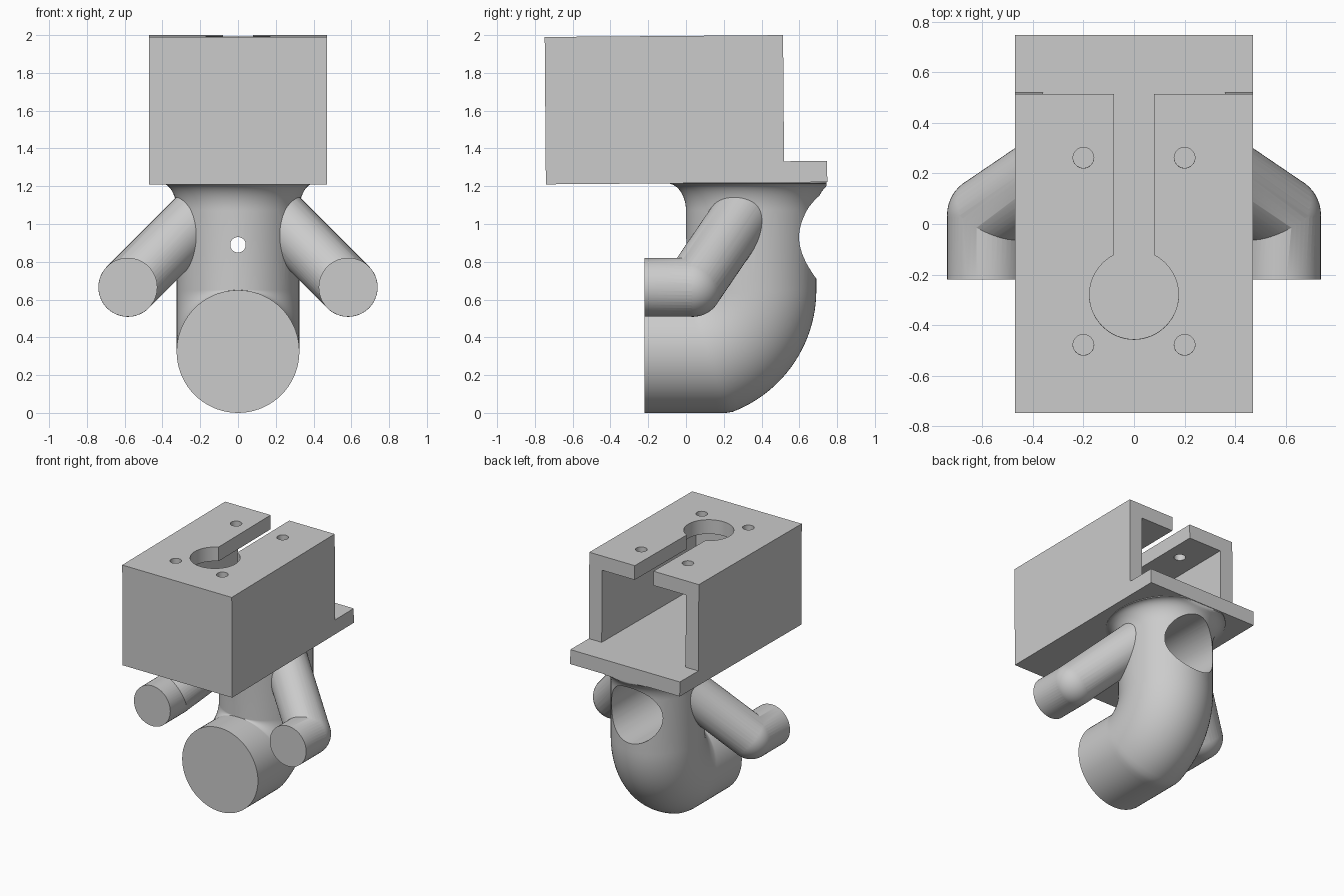
import bpy, bmesh
from math import pi, sin, cos, radians
from mathutils import Vector, Matrix

old = bpy.data.objects.get("Cube")
if old:
    bpy.data.objects.remove(old, do_unlink=True)

GREY = (0.6, 0.6, 0.6, 1)
grey = bpy.data.materials.new("plain grey")
grey.use_nodes = True
grey.diffuse_color = GREY
grey.node_tree.nodes["Principled BSDF"].inputs["Base Color"].default_value = GREY


def add_object(name, bm):
    bmesh.ops.recalc_face_normals(bm, faces=bm.faces)
    mesh = bpy.data.meshes.new(name)
    bm.to_mesh(mesh)
    bm.free()
    mesh.materials.append(grey)
    obj = bpy.data.objects.new(name, mesh)
    bpy.context.collection.objects.link(obj)
    return obj


def box(name, low, high):
    bm = bmesh.new()
    low, high = Vector(low), Vector(high)
    size = high - low
    bmesh.ops.create_cube(bm, size=1, matrix=Matrix.Translation((low + high) / 2) @ Matrix.Diagonal((*size, 1)))
    return add_object(name, bm)


def rod(name, start, end, radius, sides=48):
    bm = bmesh.new()
    start, end = Vector(start), Vector(end)
    axis = end - start
    turn = axis.to_track_quat("Z", "Y").to_matrix().to_4x4()
    bmesh.ops.create_cone(bm, cap_ends=True, segments=sides, radius1=radius, radius2=radius,
                          depth=axis.length, matrix=Matrix.Translation((start + end) / 2) @ turn)
    return add_object(name, bm)


def ball(name, centre, radius):
    bm = bmesh.new()
    bmesh.ops.create_uvsphere(bm, u_segments=48, v_segments=24, radius=radius,
                              matrix=Matrix.Translation(centre))
    return add_object(name, bm)


def combine(target, tool, operation="DIFFERENCE"):
    mod = target.modifiers.new(operation.lower(), "BOOLEAN")
    mod.operation, mod.object, mod.solver = operation, tool, "EXACT"
    bpy.context.view_layer.objects.active = target
    bpy.ops.object.modifier_apply(modifier=mod.name)
    bpy.data.objects.remove(tool, do_unlink=True)


def smooth(obj):
    bpy.ops.object.select_all(action="DESELECT")
    obj.select_set(True)
    bpy.context.view_layer.objects.active = obj
    bpy.ops.object.shade_smooth_by_angle(angle=radians(30))


# Mounting box: hollow, open at the back, with a floor lip behind
housing = box("mounting_box", (-0.47, -0.745, 1.215), (0.47, 0.745, 1.995))
combine(housing, box("lip_cutter", (-1, 0.517, 1.327), (1, 1, 3)))
combine(housing, box("cavity_cutter", (-0.36, -0.635, 1.327), (0.36, 1, 1.885)))

# Keyhole slot and four screw holes through the roof
combine(housing, rod("keyhole_cutter", (0, -0.277, 1.7), (0, -0.277, 2.2), 0.176, 64))
combine(housing, box("slot_cutter", (-0.08, -0.277, 1.7), (0.08, 1, 2.2)))
for x in (-0.2, 0.2):
    for y in (-0.475, 0.265):
        combine(housing, rod("screw_cutter", (x, y, 1.7), (x, y, 2.2), 0.041, 32))

# The box leans very slightly forward
pivot = Matrix.Translation((0, -0.11, 1.605))
housing.data.transform(pivot @ Matrix.Rotation(radians(0.45), 4, "X") @ pivot.inverted())
smooth(housing)

# Body: an elbow swept from the flat front end up to a flared neck
HALF, BEND_Z, OUTER = 0.325, 0.65, 0.69
rings = []  # centre, radial direction, half width, half depth


def add_ring(y, z, direction, width, depth):
    rings.append((Vector((0, y, z)), Vector(direction), width, depth))


add_ring(-0.22, HALF, (0, 0, -1), HALF, HALF)
for i in range(31):
    a = i / 30 * pi / 2
    d = min(OUTER, BEND_Z / max(cos(a), 0.01)) / 2
    add_ring(d * sin(a), BEND_Z - d * cos(a), (0, sin(a), -cos(a)), HALF, d)
for i in range(13):
    a = i / 12 * pi / 2
    flare = 1 - cos(a)
    add_ring(OUTER / 2, 1.07 + 0.145 * sin(a), (0, 1, 0), HALF + 0.08 * flare, OUTER / 2 + 0.1 * flare)
add_ring(OUTER / 2, 1.24, (0, 1, 0), HALF + 0.08, OUTER / 2 + 0.1)

SIDES = 72
bm = bmesh.new()
loops = []
for centre, out, width, depth in rings:
    loop = []
    for k in range(SIDES):
        t = 2 * pi * k / SIDES
        p = centre + out * depth * cos(t) + Vector((width * sin(t), 0, 0))
        p.y = min(p.y, 0.744)
        loop.append(bm.verts.new(p))
    loops.append(loop)
for a, b in zip(loops, loops[1:]):
    for k in range(SIDES):
        n = (k + 1) % SIDES
        bm.faces.new((a[k], a[n], b[n], b[k]))
bm.faces.new(loops[0])
bm.faces.new(loops[-1])
body = add_object("body", bm)

# Arms: forward stub, ball elbow and a slanting upper part
RADIUS = 0.156
for side in (-1, 1):
    elbow = Vector((side * 0.583, 0.035, 0.665))
    shoulder = elbow + Vector((-side, 0.68, 1)) * 0.4
    arm = rod("arm", (elbow.x, -0.22, elbow.z), elbow, RADIUS)
    combine(arm, ball("elbow", elbow, RADIUS + 0.0005), "UNION")
    combine(arm, rod("upper_arm", elbow, shoulder, RADIUS), "UNION")
    combine(body, arm, "UNION")

# Fixing hole: wide bore from the back, narrow hole out of the front
combine(body, rod("bore_cutter", (0, 0.12, 0.93), (0, 1.2, 0.93), 0.22, 64))
combine(body, rod("pilot_cutter", (0, -0.1, 0.89), (0, 0.3, 0.89), 0.041, 32))
smooth(body)
